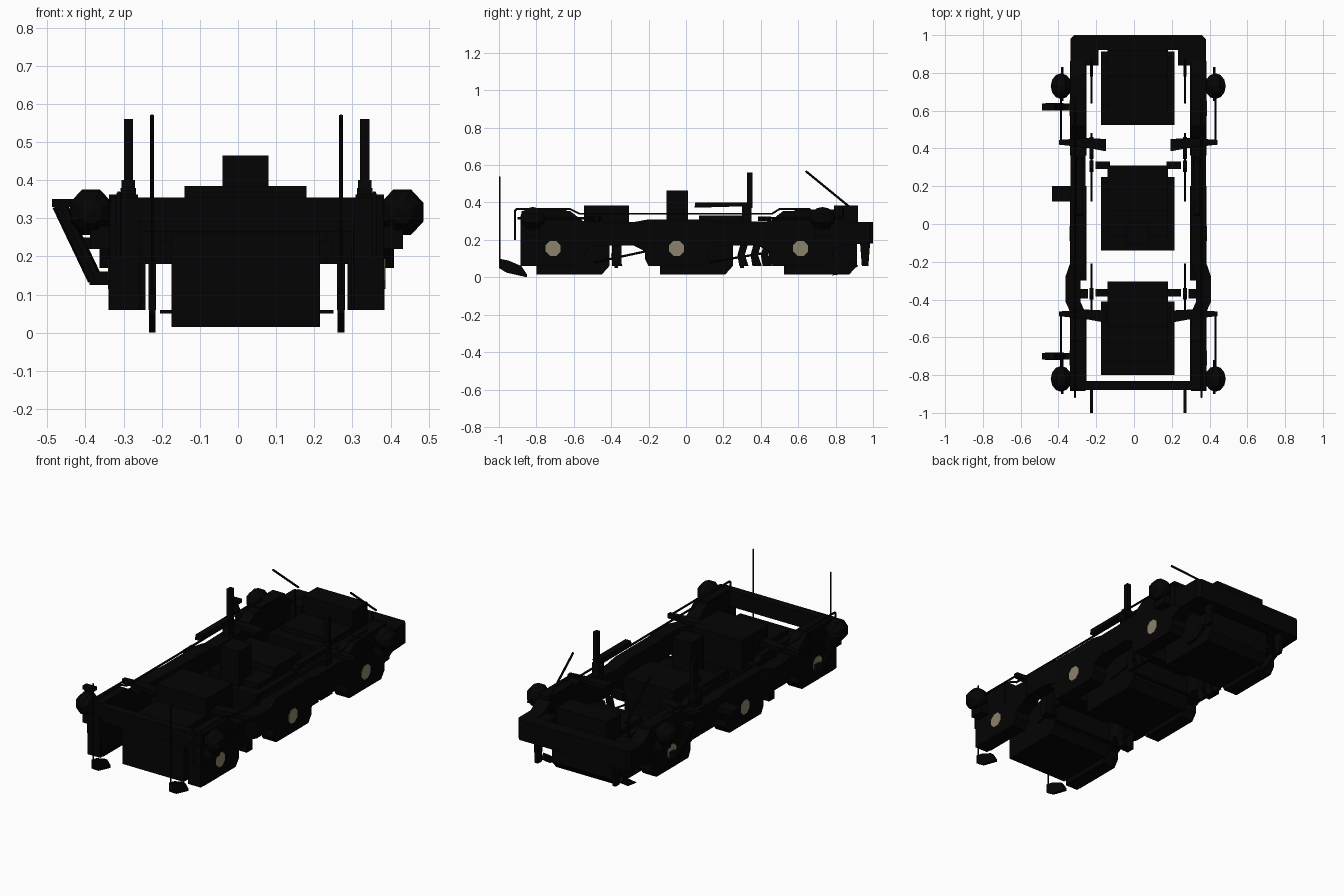
import bpy, bmesh, math
from mathutils import Matrix, Vector

if "Cube" in bpy.data.objects:
    bpy.data.objects.remove(bpy.data.objects["Cube"])


def material(name, color):
    m = bpy.data.materials.new(name)
    m.use_nodes = True
    m.diffuse_color = color
    m.node_tree.nodes["Principled BSDF"].inputs["Base Color"].default_value = color
    return m


BLACK = material("sooty black", (0.0012, 0.0012, 0.0012, 1))
TAN = material("dull tan", (0.26, 0.225, 0.145, 1))
CX = 0.0225                      # centre line of the frame
SIDES = (("right", -1), ("left", 1))
AXLES = (("front", -0.71), ("middle", -0.05), ("back", 0.613))


def finish(name, bm, mat=BLACK):
    bmesh.ops.recalc_face_normals(bm, faces=bm.faces)
    me = bpy.data.meshes.new(name)
    bm.to_mesh(me)
    bm.free()
    me.materials.append(mat)
    ob = bpy.data.objects.new(name, me)
    bpy.context.collection.objects.link(ob)
    return ob


def box(name, x, y, z):
    bm = bmesh.new()
    bmesh.ops.create_cube(bm, size=1)
    for v in bm.verts:
        for i, (a, b) in enumerate((x, y, z)):
            v.co[i] = a if v.co[i] < 0 else b
    return finish(name, bm)


def side_box(name, near, far, y, z):
    # One box on each side, given by distances from the centre line
    for label, s in SIDES:
        box(f"{label}_{name}", sorted((CX + s * near, CX + s * far)), y, z)


def prism(name, points, lo, hi, axis="x", mat=BLACK):
    # Extrudes a (y, z) profile along x, or an (x, y) profile along z
    def place(p, d):
        return (d, *p) if axis == "x" else (*p, d)
    bm = bmesh.new()
    a = [bm.verts.new(place(p, lo)) for p in points]
    b = [bm.verts.new(place(p, hi)) for p in points]
    bm.faces.new(a)
    bm.faces.new(b[::-1])
    for i in range(len(a)):
        j = (i + 1) % len(a)
        bm.faces.new((a[i], b[i], b[j], a[j]))
    return finish(name, bm, mat)


def rod(name, p, q, r, sides=6):
    p, q = Vector(p), Vector(q)
    bm = bmesh.new()
    bmesh.ops.create_cone(bm, cap_ends=True, segments=sides, radius1=r, radius2=r,
                          depth=(q - p).length)
    ob = finish(name, bm)
    ob.location = (p + q) / 2
    ob.rotation_euler = (q - p).to_track_quat("Z", "Y").to_euler()
    return ob


def pipe(name, points, r):
    cu = bpy.data.curves.new(name, "CURVE")
    cu.dimensions = "3D"
    cu.bevel_depth = r
    cu.bevel_resolution = 1
    cu.use_fill_caps = True
    sp = cu.splines.new("POLY")
    sp.points.add(len(points) - 1)
    for pt, co in zip(sp.points, points):
        pt.co = (*co, 1)
    cu.materials.append(BLACK)
    bpy.context.collection.objects.link(bpy.data.objects.new(name, cu))


# Side rails: stations of y, outward jog, bottom, top
STATIONS = [(-0.88, 0, 0.17, 0.34), (-0.84, 0, 0.17, 0.355), (-0.62, 0, 0.17, 0.355),
            (-0.55, 0, 0.17, 0.3), (-0.47, 0, 0.17, 0.295), (-0.41, 0.028, 0.17, 0.295),
            (-0.28, 0.028, 0.17, 0.295), (-0.2, 0, 0.17, 0.31), (0.1, 0, 0.17, 0.31),
            (0.18, 0, 0.17, 0.295), (0.45, 0, 0.17, 0.3), (0.52, 0, 0.17, 0.355),
            (0.78, 0, 0.17, 0.355), (0.87, 0, 0.175, 0.295), (0.97, 0, 0.18, 0.295)]
for label, s in SIDES:
    bm = bmesh.new()
    rings = []
    for y, jog, lo, hi in STATIONS:
        corners = ((0.279, lo), (0.358, lo), (0.358, hi), (0.279, hi))
        rings.append([bm.verts.new((CX + s * (d + jog), y, z)) for d, z in corners])
    for a, b in zip(rings, rings[1:]):
        for i in range(4):
            j = (i + 1) % 4
            bm.faces.new((a[i], a[j], b[j], b[i]))
    bm.faces.new(rings[0])
    bm.faces.new(rings[-1])
    finish(f"{label}_side_rail", bm)

# End beams, corner gussets and front columns
prism("back_beam", [(-0.336, 0.92), (0.38, 0.92), (0.38, 0.98), (0.36, 1.0),
                    (-0.316, 1.0), (-0.336, 0.98)], 0.18, 0.295, "z")
box("front_beam", (-0.335, 0.38), (-0.88, -0.83), (0.265, 0.355))
side_box("back_gusset", 0.21, 0.28, (0.84, 0.93), (0.18, 0.29))
side_box("front_column", 0.28, 0.36, (-0.885, -0.83), (0.06, 0.3))

# Traction motors with stepped tops and bevelled bellies
TOPS = {"front": (-0.545, -0.305, 0.385), "middle": (0.07, 0.31, 0.33),
        "back": (0.79, 0.92, 0.385)}
for n, ay in AXLES:
    prism(f"{n}_motor", [(ay - 0.09, 0.015), (ay + 0.26, 0.015), (ay + 0.3, 0.06),
                         (ay + 0.3, 0.22), (ay + 0.27, 0.26), (ay - 0.09, 0.26)],
          -0.175, 0.215)
    start, end, top = TOPS[n]
    box(f"{n}_motor_top", (-0.14, 0.18), (start, end), (0.2, top))
    box(f"{n}_motor_step", (-0.14, 0.18), (ay - 0.02, ay + 0.17), (0.25, 0.29))
for n, y in (("front", -0.363), ("middle", 0.31)):
    box(f"{n}_motor_hanger", (-0.205, 0.25), (y - 0.02, y), (0.05, 0.06))
    side_box(f"{n}_motor_lug", 0.15, 0.225, (y - 0.02, y + 0.02), (0.2, 0.24))
box("centre_pivot", (-0.04, 0.08), (-0.105, 0.01), (0.25, 0.465))

# Axle boxes with a flush octagonal hub face
for n, ay in AXLES:
    front_reach = 0.17 if n == "front" else 0.25
    octagon = [(ay + 0.0433 * math.cos(math.pi * (k + 0.5) / 4),
                0.155 + 0.0433 * math.sin(math.pi * (k + 0.5) / 4)) for k in range(8)]
    for label, s in SIDES:
        ends = sorted((CX + s * 0.275, CX + s * 0.362))
        prism(f"{label}_{n}_axle_box",
              [(ay - 0.15, 0.06), (ay + 0.14, 0.06), (ay + 0.17, 0.1), (ay + 0.17, 0.14),
               (ay + 0.25, 0.18), (ay + 0.12, 0.22), (ay - 0.12, 0.22),
               (ay - front_reach, 0.18), (ay - 0.17, 0.14), (ay - 0.17, 0.1)], *ends)
        prism(f"{label}_{n}_hub", octagon, *sorted((CX + s * 0.35, CX + s * 0.364)), mat=TAN)
side_box("front_hanger", 0.265, 0.31, (-0.395, -0.345), (0.06, 0.2))

# Brake shoes: thin curved blades hanging inside the rails
for i, y in enumerate((-0.37, 0.305, 0.375, 0.43)):
    for label, s in SIDES:
        x = CX + s * 0.2475
        prism(f"{label}_brake_shoe_{i + 1}",
              [(y - 0.02, 0.06), (y + 0.03, 0.06), (y + 0.01, 0.12), (y + 0.03, 0.19),
               (y - 0.01, 0.19), (y - 0.03, 0.12)], x - 0.01, x + 0.01)
for i, (a, b) in enumerate(((-0.49, -0.21), (0.12, 0.48))):
    for label, s in SIDES:
        x = CX + s * 0.2475
        rod(f"{label}_brake_link_{i + 1}", (x, a, 0.08), (x, b, 0.14), 0.006)

for label, s in SIDES:
    x = CX + s * 0.2475
    # Guard irons with tall thin rods at the front, sloping rods at the back
    prism(f"{label}_guard_iron", [(-1.0, 0.1), (-1.0, 0.05), (-0.96, 0.025), (-0.85, 0.0),
                                  (-0.85, 0.015), (-0.88, 0.06), (-0.95, 0.09)],
          x - 0.009, x + 0.009)
    rod(f"{label}_front_rod", (x, -0.996, 0.08), (x, -0.996, 0.54), 0.004)
    rod(f"{label}_back_rod", (x, 0.64, 0.568), (x, 0.87, 0.38), 0.006)
    rod(f"{label}_back_rod_drop", (x, 0.84, 0.38), (x, 0.84, 0.2), 0.006)
    prism(f"{label}_back_iron", [(0.78, 0.01), (0.86, 0.02), (0.92, 0.06), (0.9, 0.09)],
          x - 0.009, x + 0.009)
    prism(f"{label}_back_hanger", [(0.94, 0.06), (0.975, 0.06), (0.985, 0.19), (0.93, 0.19)],
          x - 0.01, x + 0.01)
    # Upright posts on sloping arms
    px = CX + s * 0.31
    box(f"{label}_post", (px - 0.012, px + 0.012), (0.325, 0.355), (0.37, 0.56))
    prism(f"{label}_post_arm", [(0.045, 0.372), (0.33, 0.38), (0.355, 0.4), (0.05, 0.4)],
          px - 0.018, px + 0.018)
    box(f"{label}_post_foot", (px - 0.02, px + 0.02), (0.3, 0.35), (0.28, 0.38))
    # Brake cylinders, cross levers and push rods
    bx = CX + s * 0.408
    for n, y, arm in (("front", -0.82, -0.478), ("back", 0.73, 0.43)):
        bm = bmesh.new()
        bmesh.ops.create_uvsphere(bm, u_segments=8, v_segments=6, radius=1)
        turn = Matrix.Rotation(math.pi / 2, 3, "X") @ Matrix.Rotation(math.pi / 8, 3, "Z")
        bmesh.ops.rotate(bm, matrix=turn, verts=bm.verts)
        bmesh.ops.scale(bm, vec=(0.06, 0.068, 0.065), verts=bm.verts)
        bmesh.ops.translate(bm, vec=(bx, y, 0.316), verts=bm.verts)
        finish(f"{label}_{n}_brake_cylinder", bm)
        box(f"{label}_{n}_cylinder_bracket", sorted((CX + s * 0.33, CX + s * 0.41)),
            (y - 0.04, y + 0.04), (0.22, 0.28))
        rod(f"{label}_{n}_push_rod", (bx - s * 0.006, y - 0.08, 0.316),
            (bx - s * 0.006, y + 0.1, 0.316), 0.007)
        rod(f"{label}_{n}_lever_rod", (bx, y, 0.316), (bx, arm, 0.316), 0.006)
        lever = [(0.17, -0.045), (0.28, -0.025), (0.42, -0.01), (0.42, 0.015),
                 (0.28, 0.025), (0.17, 0.02)]
        prism(f"{label}_{n}_cross_lever", [(CX + s * d, arm + e) for d, e in lever],
              0.3, 0.325, "z")
    # Air pipe along the rail top
    ax = CX + s * 0.335
    run = [(-0.915, 0.2), (-0.915, 0.355), (-0.905, 0.365), (-0.62, 0.365), (-0.57, 0.34),
           (0.46, 0.34), (0.5, 0.365), (0.66, 0.365), (0.68, 0.34)]
    pipe(f"{label}_air_pipe", [(ax, y, z) for y, z in run], 0.006)

# Spring housings on the raised rail ends
for n, a, b in (("front", -0.86, -0.64), ("back", 0.58, 0.8)):
    side_box(f"{n}_spring_housing", 0.285, 0.361, (a, b), (0.2, 0.362))

# Sloping dampers and a side stop, on the right side only
for n, y in (("front", -0.7), ("back", 0.62)):
    rod(f"{n}_damper", (-0.468, y, 0.335), (-0.375, y, 0.14), 0.02, 8)
    box(f"{n}_damper_head", (-0.488, -0.42), (y - 0.018, y + 0.018), (0.33, 0.35))
    box(f"{n}_damper_foot", (-0.39, -0.33), (y - 0.018, y + 0.018), (0.125, 0.16))
box("side_stop", (-0.435, -0.32), (0.12, 0.2), (0.22, 0.25))
